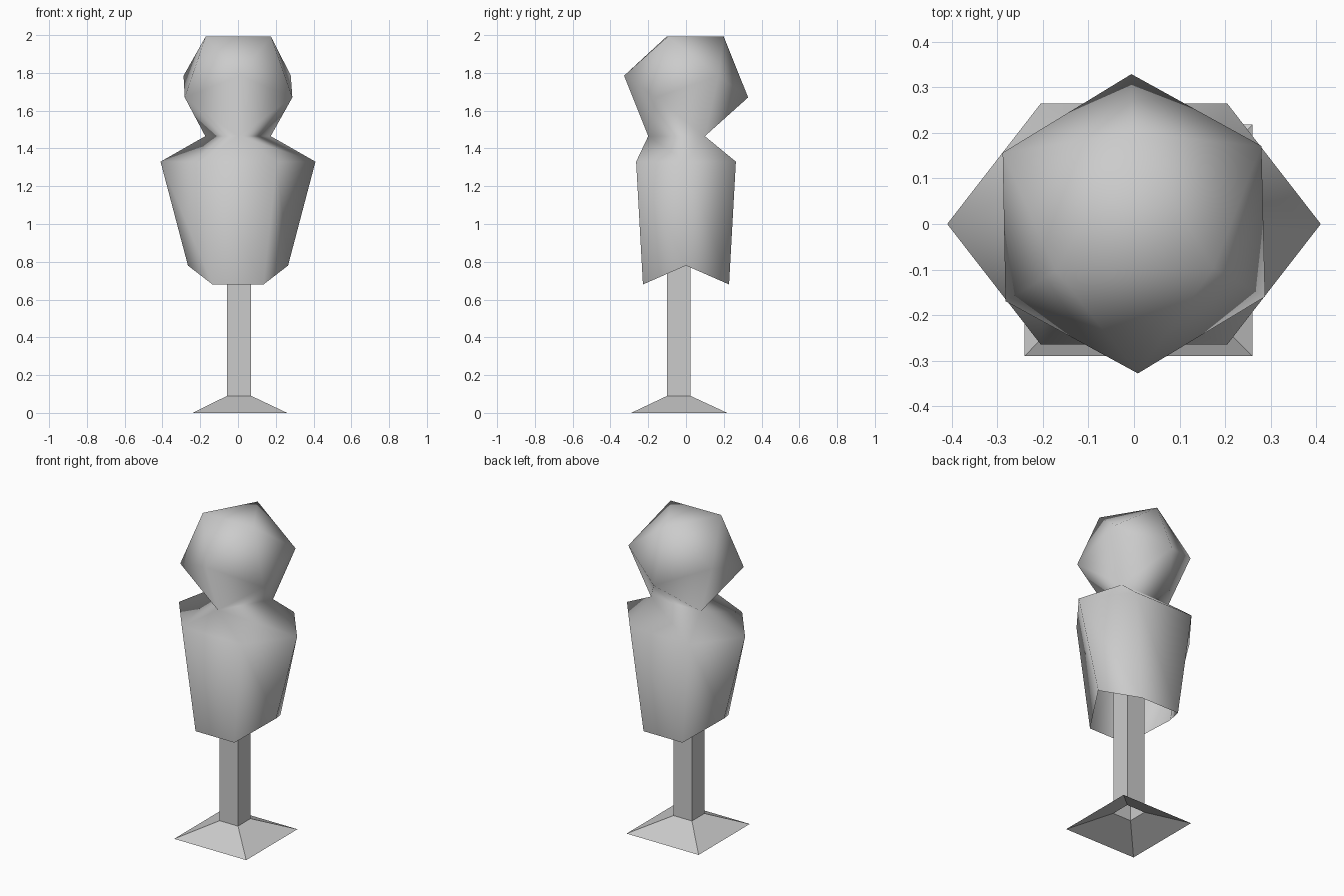
import bpy, bmesh, math

if "Cube" in bpy.data.objects:
    bpy.data.objects.remove(bpy.data.objects["Cube"])


def finish(name, bm, smooth=False):
    bmesh.ops.recalc_face_normals(bm, faces=bm.faces)
    for f in bm.faces:
        f.smooth = smooth
    mesh = bpy.data.meshes.new(name)
    bm.to_mesh(mesh)
    bm.free()
    obj = bpy.data.objects.new(name, mesh)
    bpy.context.collection.objects.link(obj)
    return obj


def bridge(bm, a, b):
    n = len(a)
    for i in range(n):
        j = (i + 1) % n
        bm.faces.new((a[i], a[j], b[j], b[i]))


def rect(bm, x0, x1, y0, y1, z):
    return [bm.verts.new(p) for p in
            ((x0, y0, z), (x1, y0, z), (x1, y1, z), (x0, y1, z))]


# Bust: twenty-sided head, its lowest triangle opened to form the neck
bm = bmesh.new()


def tri_ring(r, z, start):
    return [bm.verts.new((r * math.cos(math.radians(start + 120 * i)),
                          r * math.sin(math.radians(start + 120 * i)), z))
            for i in range(3)]


top = tri_ring(0.2, 1.992, 91)
upper = tri_ring(0.328, 1.785, 151.5)
lower = tri_ring(0.329, 1.67, 91)
neck = tri_ring(0.2, 1.465, 150)
bm.faces.new(top)
for i in range(3):
    j = (i + 1) % 3
    for face in ((top[i], upper[i], top[j]),
                 (top[i], lower[i], upper[i]),
                 (top[j], upper[i], lower[j]),
                 (upper[i], lower[i], neck[i]),
                 (upper[i], neck[i], lower[j]),
                 (neck[i], lower[j], neck[j])):
        bm.faces.new(face)

# Shoulders and open-bottomed tapered torso
chest = [(0.41, 0), (0.205, 0.264), (-0.205, 0.264),
         (-0.41, 0), (-0.205, -0.264), (0.205, -0.264)]
waist = [(0.265, 0), (0.135, 0.228), (-0.135, 0.228),
         (-0.265, 0), (-0.135, -0.228), (0.135, -0.228)]
c = [bm.verts.new((x, y, 1.33)) for x, y in chest]
w = [bm.verts.new((x, y, 0.78 if y == 0 else 0.68)) for x, y in waist]
bridge(bm, c, w)
left, front, right = neck
for face in ((front, c[4], c[5]), (left, c[3], c[4], front),
             (front, c[5], c[0], right), (right, c[0], c[1]),
             (right, c[1], c[2], left), (left, c[2], c[3])):
    bm.faces.new(face)
finish("bust", bm, True)

# Stand: flared foot and hollow square post
bm = bmesh.new()
foot = rect(bm, -0.24, 0.26, -0.29, 0.218, 0)
ankle = rect(bm, -0.058, 0.07, -0.1, 0.024, 0.09)
bridge(bm, foot, ankle)
post_top = rect(bm, -0.058, 0.07, -0.1, 0.024, 1.1)
bridge(bm, ankle, post_top)
bm.faces.new(post_top)
finish("stand", bm)
